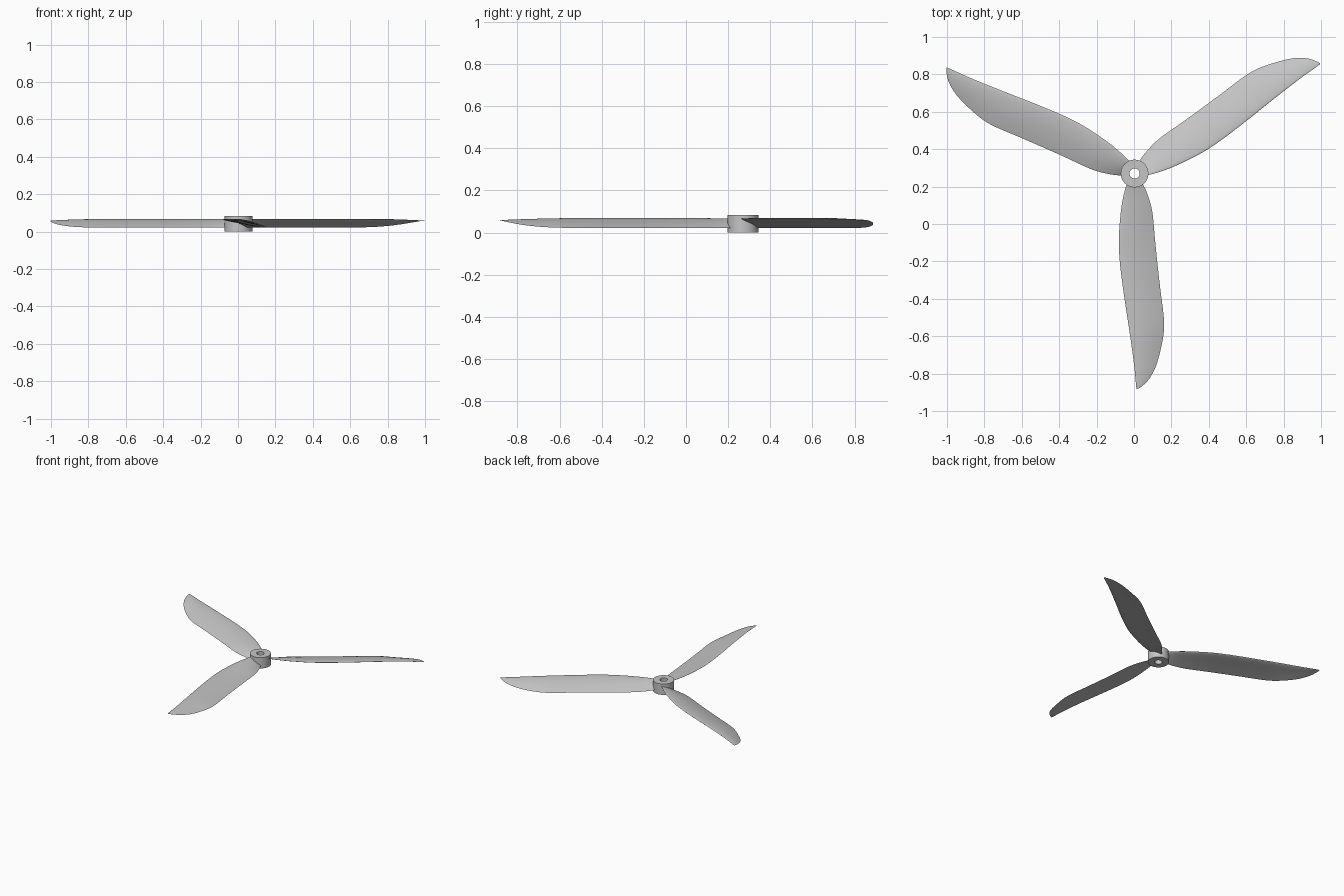
import bpy, bmesh
from math import sin, cos, pi, sqrt
from mathutils import Matrix, Vector

cube = bpy.data.objects.get("Cube")
if cube:
    bpy.data.objects.remove(cube, do_unlink=True)

CENTRE = Vector((0.003, 0.27, 0))
HUB_RADIUS, BORE_RADIUS, HUB_HEIGHT = 0.074, 0.027, 0.084

grey = bpy.data.materials.new("plain grey")
grey.use_nodes = True
colour = (0.56, 0.56, 0.56, 1)
grey.diffuse_color = colour
grey.node_tree.nodes["Principled BSDF"].inputs["Base Color"].default_value = colour


def finish(name, bm, angle):
    bmesh.ops.recalc_face_normals(bm, faces=bm.faces)
    mesh = bpy.data.meshes.new(name)
    bm.to_mesh(mesh)
    bm.free()
    mesh.materials.append(grey)
    obj = bpy.data.objects.new(name, mesh)
    bpy.context.collection.objects.link(obj)
    bpy.ops.object.select_all(action='DESELECT')
    obj.select_set(True)
    bpy.context.view_layer.objects.active = obj
    bpy.ops.object.shade_smooth_by_angle(angle=angle)
    return obj


def bridge(bm, loop_a, loop_b):
    count = len(loop_a)
    for i in range(count):
        j = (i + 1) % count
        bm.faces.new((loop_a[i], loop_a[j], loop_b[j], loop_b[i]))


# Hub: a short tube with a round bore
def build_hub(segments=64):
    bm = bmesh.new()
    profile = [(BORE_RADIUS, 0), (HUB_RADIUS, 0),
               (HUB_RADIUS, HUB_HEIGHT), (BORE_RADIUS, HUB_HEIGHT)]
    rings = []
    for radius, z in profile:
        angles = [2 * pi * i / segments for i in range(segments)]
        rings.append([bm.verts.new((radius * cos(a), radius * sin(a), z)) for a in angles])
    for k, ring in enumerate(rings):
        bridge(bm, ring, rings[(k + 1) % len(rings)])
    hub = finish("hub", bm, 0.6)
    hub.location = CENTRE


# Blade outline stations: distance from hub centre, high edge, low edge
OUTLINE = [Vector(p) for p in (
    (0.05, -0.04, 0.04), (0.1, -0.055, 0.065), (0.2, -0.073, 0.094),
    (0.35, -0.084, 0.109), (0.47, -0.079, 0.121), (0.62, -0.061, 0.138),
    (0.78, -0.037, 0.157), (0.88, -0.022, 0.152), (1.02, -0.003, 0.118),
    (1.1, 0.005, 0.077), (1.14, 0.009, 0.036), (1.153, 0.011, 0.014))]


def smooth_stations(points, steps=5):
    padded = [points[0]] + points + [points[-1]]
    for a, b, c, d in zip(padded, padded[1:], padded[2:], padded[3:]):
        for s in range(steps):
            t = s / steps
            yield (b * 2 + (c - a) * t + (a * 2 - b * 5 + c * 4 - d) * t ** 2
                   + (b * 3 - a - c * 3 + d) * t ** 3) / 2
    yield points[-1]


# Cambered aerofoil section, pitched between its high and low edges
def section(bm, station, chord_steps=14):
    r, left, right = station
    width = right - left
    tip = max(0, (r - 0.75) / 0.4)
    high, low = 0.066 - 0.008 * tip ** 2, 0.022 + 0.036 * tip ** 3
    thickness = min(0.014, width * 0.08)
    camber = min(0.005, width * 0.03)

    def vertex(u, side):
        half = 1.3 * thickness * sqrt(u) * (1 - u)
        z = high + (low - high) * u + camber * sin(pi * u) + side * half
        return bm.verts.new((left + width * u, -r, z))

    us = [(1 - cos(pi * i / chord_steps)) / 2 for i in range(chord_steps + 1)]
    return [vertex(u, 1) for u in us] + [vertex(u, -1) for u in us[-2:0:-1]]


def build_blade(name, angle):
    bm = bmesh.new()
    loops = [section(bm, s) for s in smooth_stations(OUTLINE)]
    for a, b in zip(loops, loops[1:]):
        bridge(bm, a, b)
    bm.faces.new(loops[0])
    bm.faces.new(loops[-1])
    bm.transform(Matrix.Rotation(angle, 4, 'Z'))
    blade = finish(name, bm, 0.8)
    blade.location = CENTRE


build_hub()
for i, name in enumerate(("front_blade", "back_left_blade", "back_right_blade")):
    build_blade(name, 2 * pi * i / 3)
